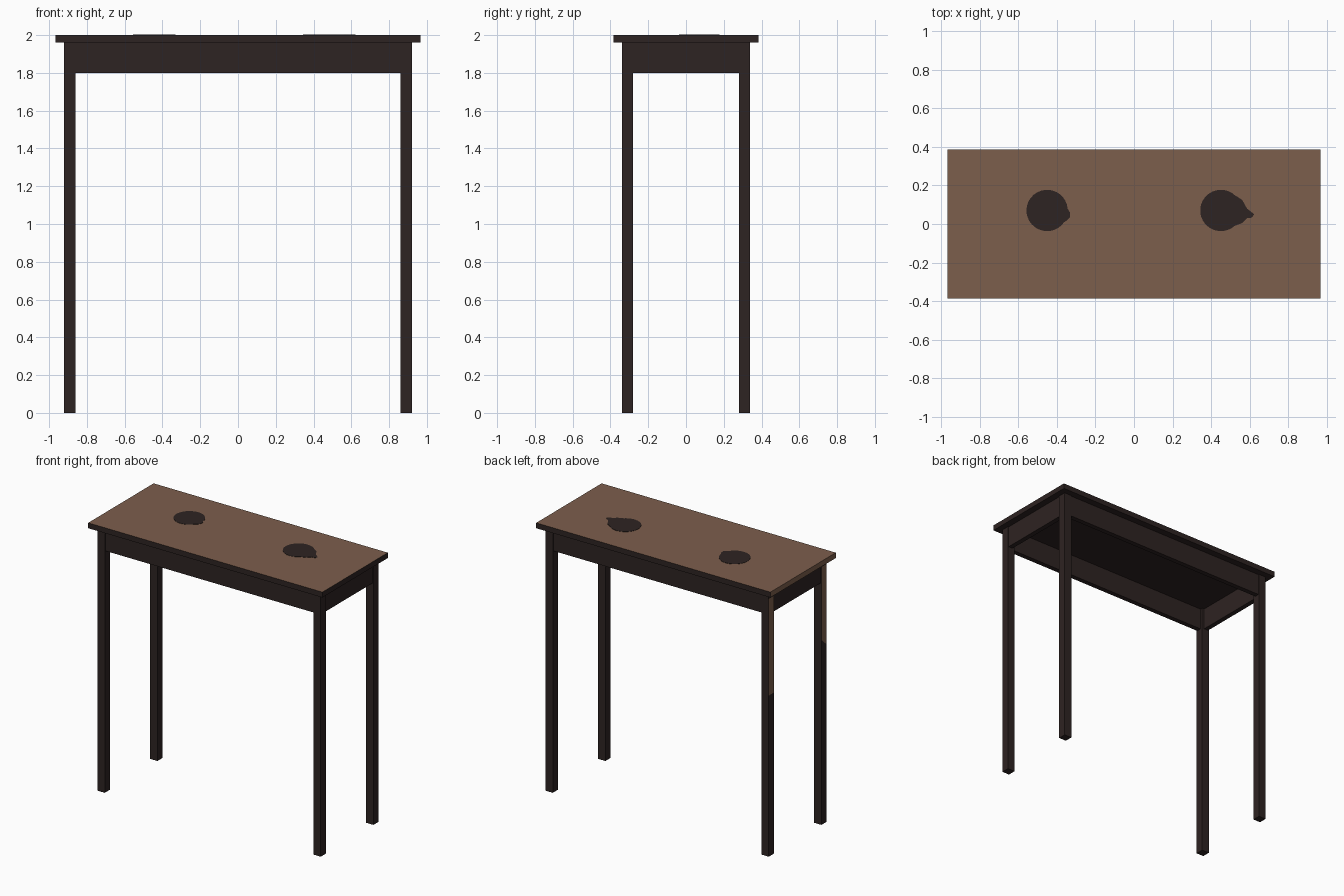
import bpy, bmesh, math
from mathutils import Vector

cube = bpy.data.objects.get("Cube")
if cube:
    bpy.data.objects.remove(cube, do_unlink=True)


def material(name, rgb):
    m = bpy.data.materials.new(name)
    m.use_nodes = True
    colour = (*rgb, 1)
    m.diffuse_color = colour
    bsdf = next(n for n in m.node_tree.nodes if n.type == 'BSDF_PRINCIPLED')
    bsdf.inputs["Base Color"].default_value = colour
    return m


DARK = material("dark wood", (0.027, 0.017, 0.016))
BROWN = material("worn brown wood", (0.202, 0.112, 0.073))


def finish(bm, name):
    bm.normal_update()
    mesh = bpy.data.meshes.new(name)
    bm.to_mesh(mesh)
    bm.free()
    for m in (DARK, BROWN):
        mesh.materials.append(m)
    obj = bpy.data.objects.new(name, mesh)
    bpy.context.collection.objects.link(obj)
    return obj


def box(name, centre, size, cuts=(), brown=lambda f: False):
    """Box, optionally sliced by (point, normal) planes, with brown faces by rule."""
    bm = bmesh.new()
    bmesh.ops.create_cube(bm, size=1)
    for v in bm.verts:
        v.co = Vector(c + a * s for c, a, s in zip(centre, v.co, size))
    for point, normal in cuts:
        bmesh.ops.bisect_plane(bm, geom=bm.verts[:] + bm.edges[:] + bm.faces[:],
                               plane_co=point, plane_no=normal)
    bm.normal_update()
    for f in bm.faces:
        f.material_index = int(brown(f))
    return finish(bm, name)


# Table top: brown on the upper face and one end
box("table_top", (0, 0, 1.98), (1.93, 0.77, 0.04),
    brown=lambda f: f.normal.z > 0.5 or f.normal.x < -0.5)

# Legs: the right pair have a worn patch on the outer face
LX, LY, W = 0.89, 0.31, 0.06
APRON_Z, APRON_H, APRON_T = 1.88, 0.16, 0.036
for x, xname in ((-LX, "right"), (LX, "left")):
    for y, yname in ((-LY, "front"), (LY, "back")):
        low, tilt = (1.35, -0.9) if y < 0 else (1.2, 0)
        cuts = [((x, y, 1.92), (0, 0, 1)), ((x, y, low), (0, tilt, 1))] if x < 0 else []
        box(f"{yname}_{xname}_leg", (x, y, 0.98), (W, W, 1.96), cuts,
            lambda f: x < 0 and f.normal.x < -0.5
            and low < f.calc_center_median().z < 1.92)

# Aprons between the legs
for s, name in ((-1, "front"), (1, "back")):
    box(f"{name}_apron", (0, s * (LY + 0.006), APRON_Z),
        (2 * LX - W, APRON_T, APRON_H))
for s, name in ((-1, "right"), (1, "left")):
    box(f"{name}_apron", (s * (LX + 0.006), 0, APRON_Z),
        (APRON_T, 2 * LY - W, APRON_H))


# Dark round marks on the top, each with a spill on one side
def mark(name, cx, start, end, tail):
    cy, r, n = 0.07, 0.107, 28
    pts = []
    for i in range(n + 1):
        a = math.radians(start + (end - start) * i / n)
        pts.append((cx + r * math.cos(a), cy + r * math.sin(a)))
    pts += [(cx + dx, dy) for dx, dy in tail]
    bm = bmesh.new()
    face = bm.faces.new([bm.verts.new((x, y, 1.999)) for x, y in pts])
    top = bmesh.ops.extrude_face_region(bm, geom=[face])["geom"]
    bmesh.ops.translate(bm, vec=(0, 0, 0.003),
                        verts=[v for v in top if isinstance(v, bmesh.types.BMVert)])
    bmesh.ops.recalc_face_normals(bm, faces=bm.faces[:])
    finish(bm, name)


mark("right_mark", -0.45, 5, 325,
     [(0.105, 0.02), (0.118, 0.035), (0.118, 0.06)])
mark("left_mark", 0.45, 48, 312,
     [(0.11, 0.005), (0.135, 0.03), (0.16, 0.033), (0.172, 0.05),
      (0.155, 0.065), (0.135, 0.08), (0.11, 0.125)])
